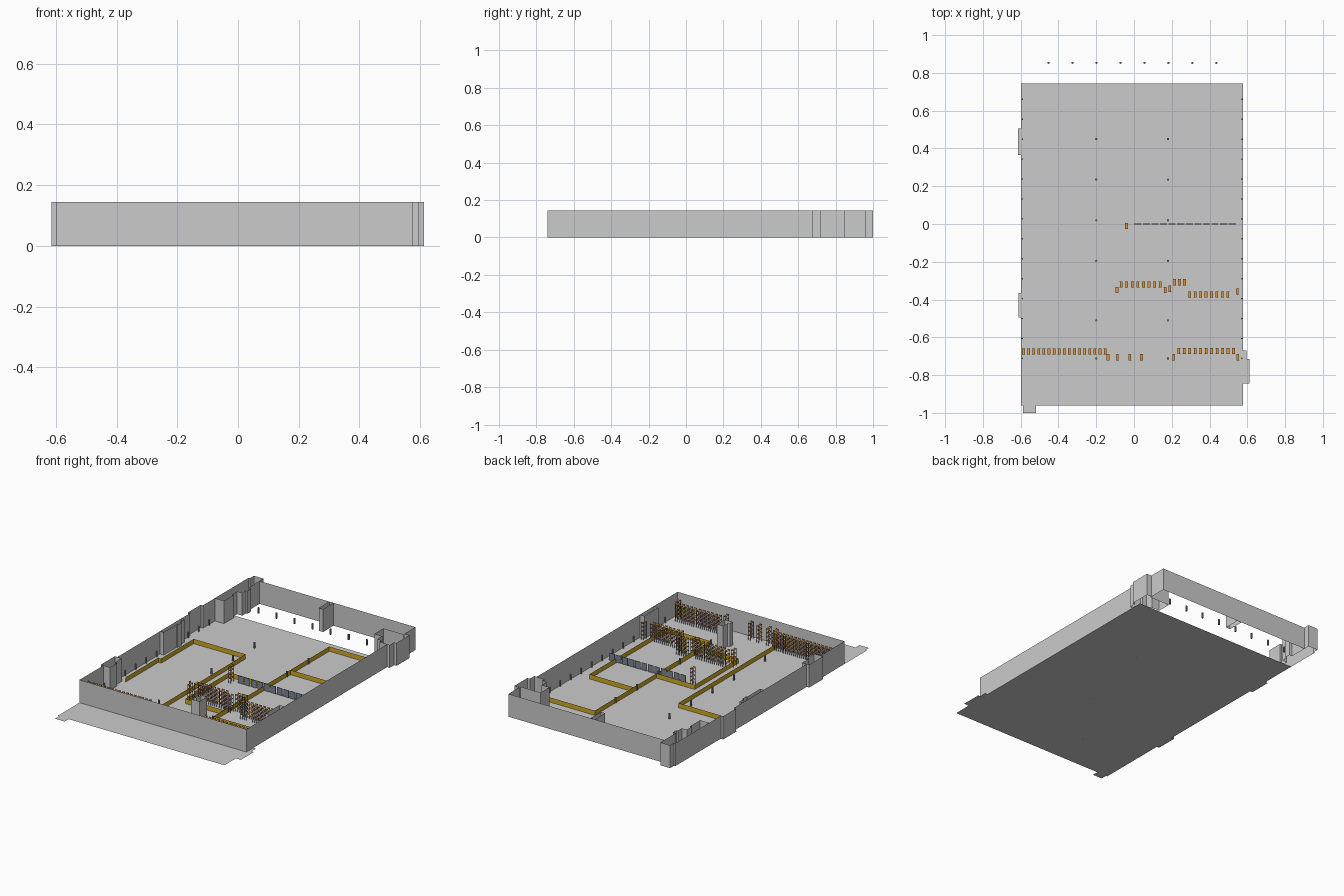
import bpy, bmesh, math
from mathutils import Matrix, Vector

if "Cube" in bpy.data.objects:
    bpy.data.objects.remove(bpy.data.objects["Cube"])

H = 0.145  # outer wall height


def material(name, rgb):
    m = bpy.data.materials.new(name)
    m.diffuse_color = (*rgb, 1)
    m.use_nodes = True
    m.node_tree.nodes["Principled BSDF"].inputs["Base Color"].default_value = m.diffuse_color
    return m


OCHRE = material("ochre", (0.62, 0.40, 0.02))
ORANGE = material("orange", (0.75, 0.30, 0.04))
BLUE = material("rack_blue", (0.08, 0.13, 0.25))
SLATE = material("slate", (0.20, 0.24, 0.30))
DARK = material("post_grey", (0.22, 0.23, 0.26))


def finish(name, bm, mats=()):
    me = bpy.data.meshes.new(name)
    bm.to_mesh(me)
    bm.free()
    for m in mats:
        me.materials.append(m)
    ob = bpy.data.objects.new(name, me)
    bpy.context.collection.objects.link(ob)
    return ob


def ribbon(bm, pts, h, closed=False):
    """Upright sheet following a plan polyline."""
    low = [bm.verts.new((x, y, 0)) for x, y in pts]
    top = [bm.verts.new((x, y, h)) for x, y in pts]
    n = len(pts)
    for i in range(n if closed else n - 1):
        j = (i + 1) % n
        bm.faces.new((low[i], low[j], top[j], top[i]))


def box(bm, c, s, mat=0):
    r = bmesh.ops.create_cube(bm, size=1, matrix=Matrix.Translation(Vector(c)) @ Matrix.Diagonal((*s, 1)))
    for f in {f for v in r["verts"] for f in v.link_faces}:
        f.material_index = mat


def rect(x0, x1, y0, y1):
    return [(x0, y0), (x1, y0), (x1, y1), (x0, y1)]


# Outer shell plan, counter-clockwise from the front left corner
outline = [(-.597, -.74), (.577, -.74), (.577, .675), (.595, .675), (.595, .72),
           (.612, .72), (.612, .85), (.577, .85), (.577, .96), (-.52, .96),
           (-.52, 1.0), (-.588, 1.0), (-.588, .96), (-.597, .96), (-.597, .50),
           (-.612, .50), (-.612, .37), (-.597, .37), (-.597, -.36),
           (-.615, -.36), (-.615, -.50), (-.597, -.50)]
bm = bmesh.new()
ribbon(bm, outline, H, True)
finish("outer_wall", bm)

# Floor sheet: the same plan flipped front to back
bm = bmesh.new()
bm.faces.new([bm.verts.new((x, -y + 0.005 * (y < .9), 0)) for x, y in reversed(outline)])
bmesh.ops.recalc_face_normals(bm, faces=bm.faces)
for f in bm.faces:
    if f.normal.z < 0:
        f.normal_flip()
finish("floor", bm)

# Service shafts and recesses lining the walls
bm = bmesh.new()
for pts in (
    [(-.597, .62), (-.533, .62), (-.533, .72), (-.545, .72), (-.545, .77), (-.51, .77),
     (-.51, .81), (-.50, .81), (-.50, .845), (-.52, .845), (-.52, .96)],
    [(-.597, .07), (-.572, .07), (-.572, .20), (-.565, .20), (-.565, .24), (-.575, .24),
     (-.575, .285), (-.597, .285)],
    [(-.597, -.36), (-.565, -.36), (-.565, -.43), (-.55, -.43), (-.55, -.50), (-.597, -.50)],
    [(.577, -.36), (.545, -.36), (.545, -.50), (.577, -.50)],
    [(-.03, .96), (-.03, .855), (0, .855), (0, .96)],
    [(.577, .84), (.435, .84), (.435, .75), (.49, .75), (.49, .70), (.52, .70),
     (.52, .68), (.577, .675)],
):
    ribbon(bm, pts, H)
finish("wall_shafts", bm)

bm = bmesh.new()
ribbon(bm, [(.08, -.585), (.138, -.585), (.138, -.51), (.095, -.51), (.095, -.555), (.08, -.555)], H, True)
finish("centre_shaft", bm)

# Low ochre partitions
bm = bmesh.new()
for pts in (
    [(-.155, -.735), (-.155, .297), (-.52, .297), (-.52, -.03), (-.54, -.03), (-.54, -.36)],
    [(.577, .66), (.18, .66), (.18, -.50)],
    [(.18, .27), (.49, .27), (.49, -.50), (.18, -.50)],
    [(.18, .04), (-.09, .04), (-.09, -.40), (.18, -.40)],
):
    ribbon(bm, pts, 0.03)
finish("low_partitions", bm, [OCHRE])

# Line of slate panels
bm = bmesh.new()
for i in range(12):
    box(bm, (.02 + .0455 * i, 0, .027), (.038, .003, .046))
finish("panel_row", bm, [SLATE])

# Small bollard posts on the structural grid
spots = [(-.58 + .127 * i, .853) for i in range(1, 9)]
spots += [(x, y) for x in (-.2, .18) for y in (.45, .235, .02, -.195, -.51, -.712)]
spots += [(x, .66 - .1055 * i) for x in (-.591, .571) for i in range(14)]
bm = bmesh.new()
for x, y in spots:
    r = .006 if abs(x) < .55 else .004
    bmesh.ops.create_cone(bm, cap_ends=True, segments=8, radius1=r, radius2=r, depth=.035,
                          matrix=Matrix.Translation((x, y, .0175)))
finish("posts", bm, [DARK])


# Storage racks: blue uprights with orange shelves
def rack(bm, x, y, w=.014, d=.030, h=.11):
    for sx in (-1, 1):
        for sy in (-1, 1):
            box(bm, (x + sx * w / 2, y + sy * d / 2, h / 2), (.002, .002, h), 0)
    for z in (.03, .055, .08, .105):
        for sy in (-1, 1):
            box(bm, (x, y + sy * d / 2, z), (w, .003, .005), 1)
        box(bm, (x, y, z), (w, d, .0015), 1)


def row(x0, step, n, y):
    return [(x0 + step * i, y) for i in range(n)]


groups = {
    "middle_racks": row(-.068, .0295, 8, -.32) + row(.215, .026, 3, -.308)
    + row(.295, .0288, 8, -.373) + [(-.09, -.35), (.165, -.35), (.19, -.343), (.547, -.357)],
    "front_racks": row(-.585, .027, 17, -.675) + row(.237, .029, 11, -.672)
    + [(x, -.706) for x in (-.138, -.088, -.022, .04, .21, .55)],
    "single_rack": [(-.04, -.01)],
}
for name, places in groups.items():
    bm = bmesh.new()
    for x, y in places:
        rack(bm, x, y)
    finish(name, bm, [BLUE, ORANGE])
